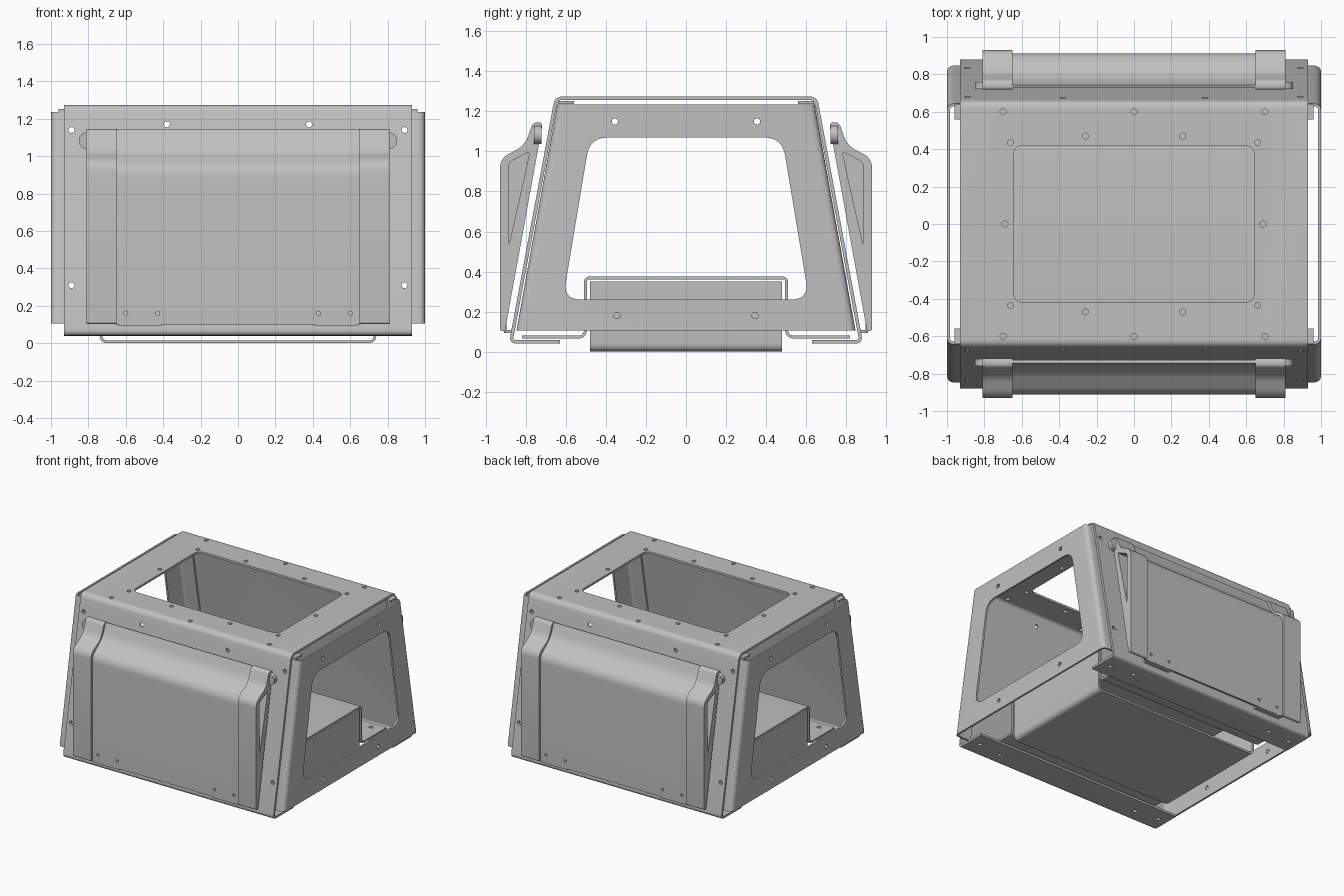
import bpy, bmesh, math
from mathutils import Vector

cube = bpy.data.objects.get("Cube")
if cube:
    bpy.data.objects.remove(cube, do_unlink=True)

GREY = (0.53, 0.53, 0.53, 1)
metal = bpy.data.materials.new("grey sheet metal")
metal.use_nodes = True
metal.diffuse_color = GREY
metal.node_tree.nodes["Principled BSDF"].inputs["Base Color"].default_value = GREY


def fillet(points, setback, closed=False, steps=6):
    """Round the corners of a 2D path."""
    pts = [Vector(p) for p in points]
    out = []
    for i, p in enumerate(pts):
        if not closed and i in (0, len(pts) - 1):
            out.append(p)
            continue
        to_prev, to_next = pts[i - 1] - p, pts[(i + 1) % len(pts)] - p
        d = min(setback, to_prev.length * 0.45, to_next.length * 0.45)
        a, b = p + to_prev.normalized() * d, p + to_next.normalized() * d
        for k in range(steps + 1):
            t = k / steps
            out.append(a * (1 - t) ** 2 + p * 2 * t * (1 - t) + b * t * t)
    return out


def sheet(points, setback, thick):
    """Closed section of a bent sheet; positive thickness goes to the left."""
    path = fillet(points, setback)
    other = []
    for i, p in enumerate(path):
        before = (p - path[i - 1]).normalized() if i else None
        after = (path[i + 1] - p).normalized() if i + 1 < len(path) else None
        normals = [Vector((-d.y, d.x)) for d in (before, after) if d]
        mean = sum(normals, Vector((0, 0))).normalized()
        other.append(p + mean * thick / mean.dot(normals[0]))
    return path + other[::-1]


def flip(section, sx=1, sy=1):
    return [Vector((p.x * sx, p.y * sy)) for p in section]


def place(p, axis, h):
    return {"x": (h, p.x, p.y), "y": (p.x, h, p.y), "z": (p.x, p.y, h)}[axis]


def add_loft(bm, axis, sec_a, a, sec_b, b):
    """Solid between two matching sections."""
    low = [bm.verts.new(place(p, axis, a)) for p in sec_a]
    high = [bm.verts.new(place(p, axis, b)) for p in sec_b]
    bm.faces.new(low)
    bm.faces.new(high)
    for i in range(len(low)):
        bm.faces.new((low[i - 1], low[i], high[i], high[i - 1]))


def make(name, *solids):
    bm = bmesh.new()
    for solid in solids:
        add_loft(bm, *solid)
    bmesh.ops.recalc_face_normals(bm, faces=bm.faces)
    mesh = bpy.data.meshes.new(name)
    bm.to_mesh(mesh)
    bm.free()
    mesh.materials.append(metal)
    obj = bpy.data.objects.new(name, mesh)
    bpy.context.collection.objects.link(obj)
    return obj


def prism(axis, section, a, b):
    return (axis, section, a, section, b)


def box(x0, x1, y0, y1, z0, z1):
    return prism("z", [Vector(p) for p in ((x0, y0), (x1, y0), (x1, y1), (x0, y1))], z0, z1)


def disc(axis, u, v, a, b, r=0.016, n=16):
    ring = [Vector((u + r * math.cos(k * math.tau / n), v + r * math.sin(k * math.tau / n))) for k in range(n)]
    return prism(axis, ring, a, b)


def mirrored(pairs):
    """All distinct sign combinations of the given positions."""
    return sorted({(su * u, sv * v) for u, v in pairs for su in (1, -1) for sv in (1, -1)})


def cut(obj, *solids):
    cutter = make("cutter", *solids)
    cutter.hide_render = True
    mod = obj.modifiers.new("cut", "BOOLEAN")
    mod.operation, mod.solver, mod.object = "DIFFERENCE", "EXACT", cutter
    graph = bpy.context.evaluated_depsgraph_get()
    result = bpy.data.meshes.new_from_object(obj.evaluated_get(graph))
    obj.modifiers.clear()
    obj.data = result
    bpy.data.objects.remove(cutter, do_unlink=True)


parts = []

# Holes shared by the shell and the end panels
side_holes = [disc("y", s * x, z, -1, 1) for s in (1, -1) for x, z in ((0.89, 1.14), (0.89, 0.31))]
seam_holes = [disc("y", s * 0.38, 1.17, -1, 1) for s in (1, -1)]
base_holes = [disc("z", x, y, -0.1, 0.2) for x, y in mirrored([(0.645, 0.76), (0.85, 0.74)])]

# Outer shell: one bent sheet with a roof opening
half = [(-0.63, 0.04), (-0.885, 0.04), (-0.655, 1.275)]
profile = half + [(-y, z) for y, z in half[::-1]]
shell = make("outer_shell", prism("x", sheet(profile, 0.04, -0.017), -0.93, 0.93))
opening = fillet([(-0.645, -0.42), (0.645, -0.42), (0.645, 0.42), (-0.645, 0.42)], 0.06, True)
roof_spots = mirrored([(0.7, 0.6), (0, 0.6), (0.66, 0.435), (0.26, 0.47), (0.69, 0)])
roof_holes = [disc("z", x, y, 1.22, 1.4) for x, y in roof_spots]
cut(shell, prism("z", opening, 1.22, 1.4), *roof_holes, *side_holes, *seam_holes, *base_holes)
parts.append(shell)

# End panels: tapering channels with a rounded window
window = fillet([(-0.615, 0.26), (0.615, 0.26), (0.48, 1.07), (-0.48, 1.07)], 0.09, True)
panel_spots = [(s * y, z) for s in (1, -1) for y, z in ((0.355, 1.15), (0.345, 0.18))]


def channel(w, side):
    path = [(0.86, -w), (1, -w), (1, w), (0.86, w)]
    return flip(sheet(path, 0.04, 0.015), side, 1)


for side, label in ((1, "left"), (-1, "right")):
    panel = make(label + "_end_panel", ("z", channel(0.847, side), 0.105, channel(0.643, side), 1.235))
    cut(panel, prism("x", window, -1.1, 1.1), *side_holes,
        *[disc("x", y, z, -1.1, 1.1) for y, z in panel_spots])
    parts.append(panel)
    # Corner tabs under the roof
    for s, end in ((-1, "front"), (1, "back")):
        ys = sorted((s * 0.56, s * 0.64))
        xs = sorted((side * 0.8, side * 0.96))
        parts.append(make(f"{end}_{label}_corner_tab", box(*xs, *ys, 1.236, 1.252)))

# Raised base cover with flanges resting on the shell
half = [(-0.82, 0.08), (-0.51, 0.08), (-0.51, 0.375)]
profile = half + [(-y, z) for y, z in half[::-1]]
cover = make("base_cover", prism("x", sheet(profile, 0.03, -0.015), -0.74, 0.74))
cut(cover, *base_holes)
parts.append(cover)

# Lower pan closing the base
pan = sheet([(-0.74, 0.35), (-0.74, 0), (0.74, 0), (0.74, 0.35)], 0.045, 0.015)
parts.append(make("lower_pan", prism("y", pan, -0.48, 0.48)))

# Hooded covers on the front and back
hood = sheet([(0.912, 0.1), (0.912, 0.94), (0.785, 1.035), (0.742, 1.145)], 0.05, 0.015)
cheek = fillet([(0.905, 0.1), (0.93, 0.105), (0.93, 0.965), (0.805, 1.03), (0.765, 1.145), (0.715, 1.145)], 0.05, True)
pocket = fillet([(0.78, 1.0), (0.885, 0.945), (0.885, 0.53)], 0.02, True)
for s, end in ((-1, "front"), (1, "back")):
    panel = make(end + "_hood_panel", prism("x", flip(hood, s), -0.655, 0.655))
    cut(panel, *[disc("y", x, 0.16, s * 0.88, s * 0.95, 0.011)
                 for x in (-0.6, -0.43, 0.43, 0.6)])
    parts.append(panel)
    for side, label in ((1, "left"), (-1, "right")):
        part = make(f"{end}_{label}_cheek", prism("x", flip(cheek, s), side * 0.65, side * 0.81))
        cut(part, prism("x", flip(pocket, s), side * 0.72, side * 0.85))
        parts.append(part)
        # Rounded lug on the cheek and hinge tab below the panel
        parts.append(make(f"{end}_{label}_lug",
                          disc("y", side * 0.805, 1.083, s * 0.722, s * 0.76, 0.046, 24)))
        xs = sorted((side * 0.41, side * 0.64))
        ys = sorted((s * 0.86, s * 0.91))
        parts.append(make(f"{end}_{label}_hinge_tab", box(*xs, *ys, 0.092, 0.107)))

# Smooth the bends while keeping edges sharp
bpy.ops.object.select_all(action="DESELECT")
for part in parts:
    part.select_set(True)
bpy.context.view_layer.objects.active = parts[0]
bpy.ops.object.shade_smooth_by_angle(angle=math.radians(30))
